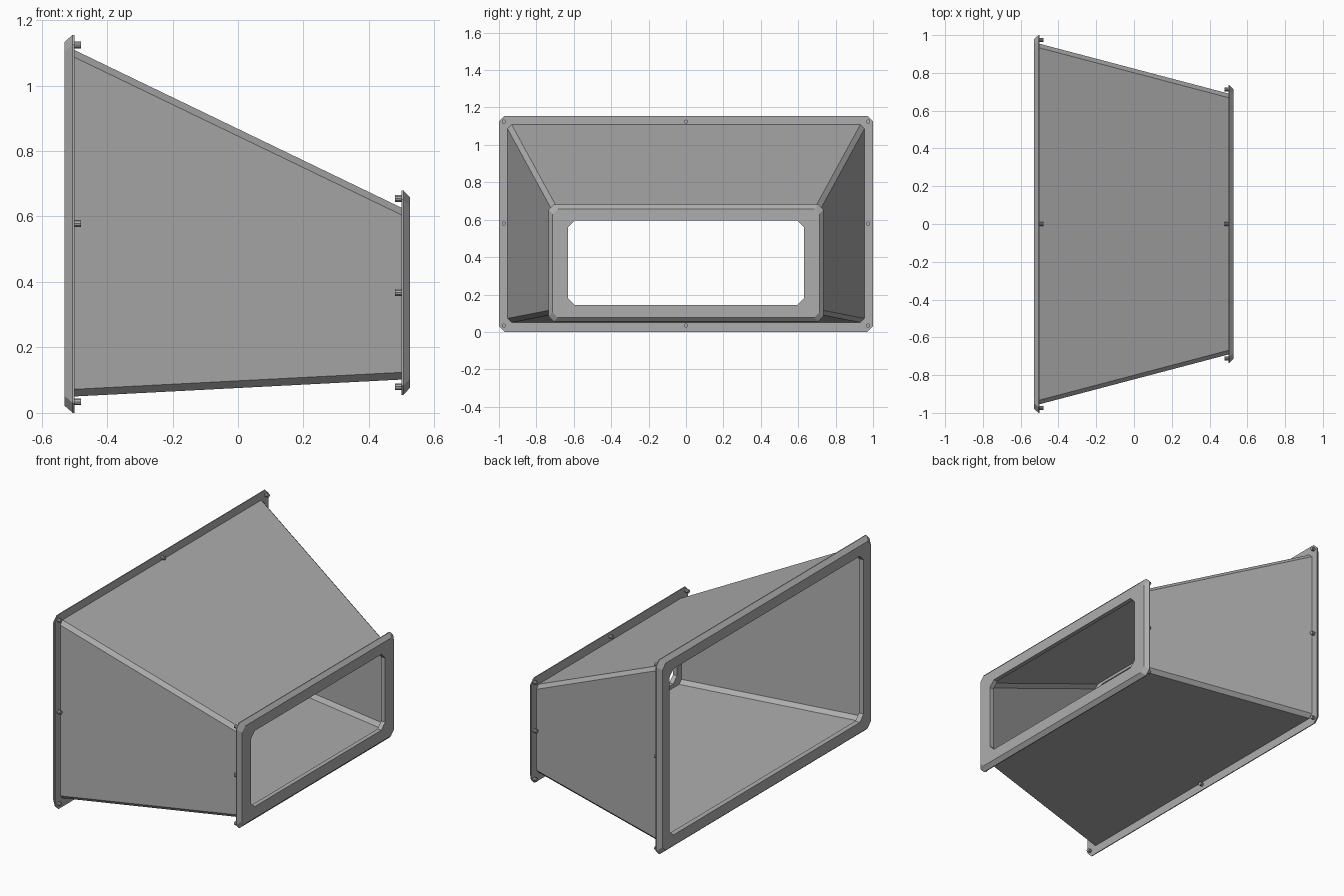
import bpy
import bmesh
from math import pi
from mathutils import Matrix

cube = bpy.data.objects.get("Cube")
if cube:
    bpy.data.objects.remove(cube)

metal = bpy.data.materials.new("grey metal")
metal.use_nodes = True
GREY = (0.42, 0.42, 0.42, 1)
metal.diffuse_color = GREY
metal.node_tree.nodes["Principled BSDF"].inputs["Base Color"].default_value = GREY


def finish(bm, name):
    bmesh.ops.recalc_face_normals(bm, faces=bm.faces[:])
    mesh = bpy.data.meshes.new(name)
    bm.to_mesh(mesh)
    bm.free()
    mesh.materials.append(metal)
    obj = bpy.data.objects.new(name, mesh)
    bpy.context.collection.objects.link(obj)


def rect(x, half, low, high, cut):
    """Rectangle with clipped corners, standing at x."""
    right = [(half - cut, low), (half, low + cut), (half, high - cut), (half - cut, high)]
    left = [(-y, z) for y, z in reversed(right)]
    return [(x, y, z) for y, z in right + left]


def ring(name, loops):
    """Closed solid made by joining each loop to the next and the last to the first."""
    bm = bmesh.new()
    rows = [[bm.verts.new(p) for p in loop] for loop in loops]
    for a, b in zip(rows, rows[1:] + rows[:1]):
        for i in range(len(a)):
            j = (i + 1) % len(a)
            bm.faces.new((a[i], a[j], b[j], b[i]))
    finish(bm, name)


def flange(name, side, half, low, high, hole, cut, depth):
    """Bevelled frame whose outward face points along side."""
    back, edge, face = side * 0.5, side * 0.505, side * (0.5 + depth)
    b = 0.022
    ring(name, [
        rect(back, half, low, high, cut),
        rect(edge, half, low, high, cut),
        rect(face, half - b, low + b, high - b, cut),
        rect(face, *hole),
        rect(back, *hole),
    ])


def rivets(name, side, half, low, high):
    """Eight studs on the inward side of a flange."""
    bm = bmesh.new()
    mid = (low + high) / 2
    for y in (-half, 0, half):
        for z in (low, mid, high):
            if y == 0 and z == mid:
                continue
            place = Matrix.Translation((side * 0.492, y, z)) @ Matrix.Rotation(pi / 2, 4, "Y")
            bmesh.ops.create_cone(bm, cap_ends=True, segments=10, radius1=0.011,
                                  radius2=0.011, depth=0.024, matrix=place)
    finish(bm, name)


# Tapered duct with thin walls
ring("duct_body", [
    rect(-0.503, 0.955, 0.05, 1.11, 0.022),
    rect(0.503, 0.69, 0.102, 0.625, 0.022),
    rect(0.503, 0.67, 0.122, 0.605, 0.022),
    rect(-0.503, 0.935, 0.07, 1.09, 0.022),
])

# End frames
flange("large_flange", -1, 1.0, 0.0, 1.155, (0.91, 0.085, 1.072, 0.035), 0.03, 0.03)
flange("small_flange", 1, 0.735, 0.055, 0.68, (0.63, 0.145, 0.595, 0.035), 0.028, 0.026)

# Fasteners
rivets("large_flange_rivets", -1, 0.974, 0.034, 1.124)
rivets("small_flange_rivets", 1, 0.712, 0.08, 0.655)
